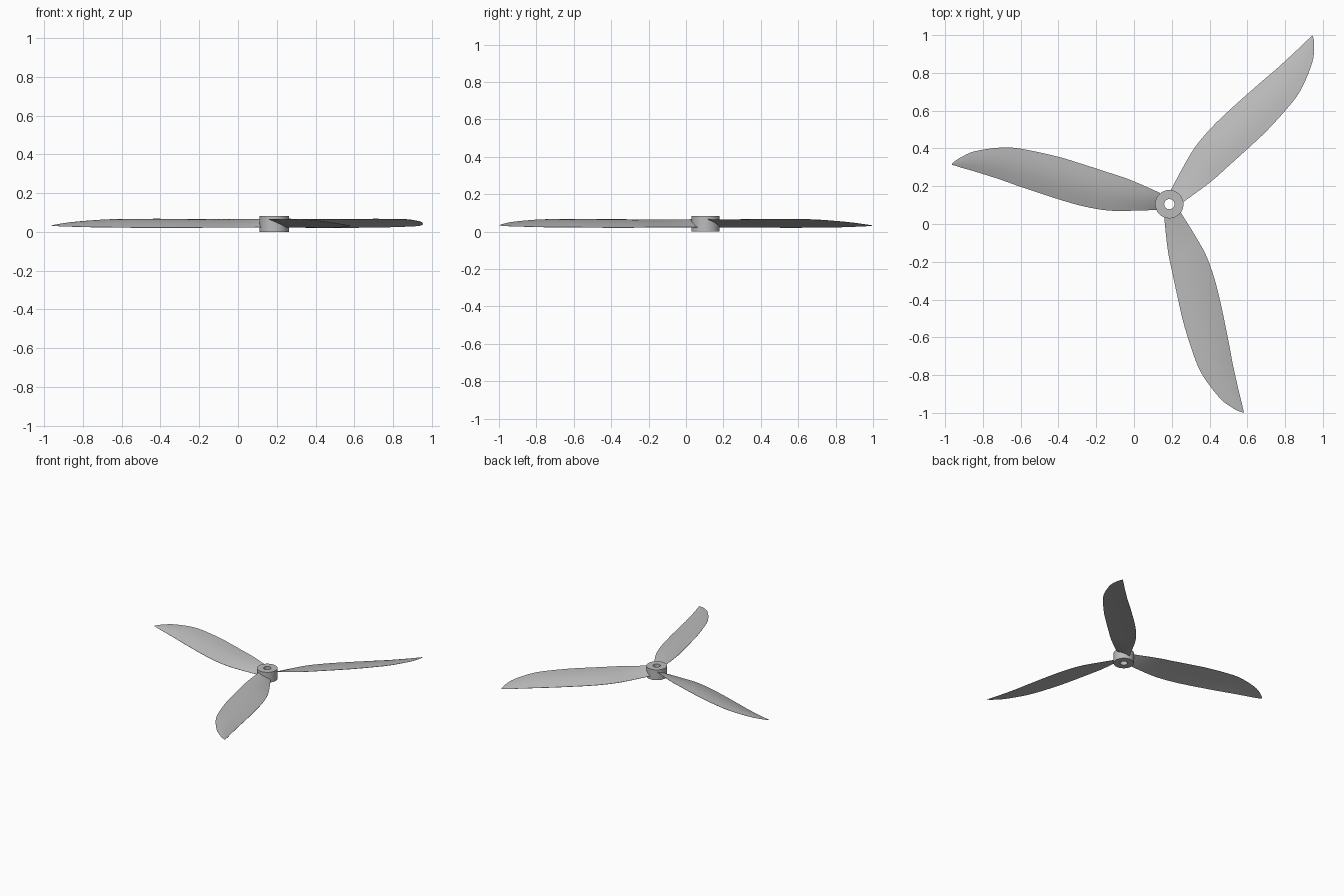
import bpy
import bmesh
import math
from mathutils import Vector

default_cube = bpy.data.objects.get("Cube")
if default_cube:
    bpy.data.objects.remove(default_cube, do_unlink=True)

HUB_CENTRE = Vector((0.187, 0.105, 0))

grey = bpy.data.materials.new("light_grey")
grey.use_nodes = True
colour = (0.5, 0.5, 0.5, 1)
grey.diffuse_color = colour
grey.node_tree.nodes["Principled BSDF"].inputs["Base Color"].default_value = colour


def finish_mesh(bm, name):
    """Turn a bmesh into a mesh with consistent normals and the grey material."""
    bmesh.ops.recalc_face_normals(bm, faces=bm.faces)
    mesh = bpy.data.meshes.new(name)
    bm.to_mesh(mesh)
    bm.free()
    mesh.materials.append(grey)
    return mesh


def add_object(name, mesh, angle=0):
    obj = bpy.data.objects.new(name, mesh)
    obj.location = HUB_CENTRE
    obj.rotation_euler.z = angle
    bpy.context.collection.objects.link(obj)
    return obj


def smooth_stations(rows, steps):
    """Catmull-Rom interpolation through the blade stations."""
    result = []
    for i in range(len(rows) - 1):
        before, start = rows[max(i - 1, 0)], rows[i]
        end, after = rows[i + 1], rows[min(i + 2, len(rows) - 1)]
        for step in range(steps):
            t = step / steps
            result.append([
                b + (c - a) * t / 2
                + (a - 2.5 * b + 2 * c - d / 2) * t ** 2
                + (1.5 * (b - c) + (d - a) / 2) * t ** 3
                for a, b, c, d in zip(before, start, end, after)
            ])
    result.append(rows[-1])
    return result


def bridge_loops(bm, loops, closed=False):
    """Join neighbouring vertex rings with quads."""
    pairs = list(zip(loops, loops[1:]))
    if closed:
        pairs.append((loops[-1], loops[0]))
    for first, second in pairs:
        count = len(first)
        for i in range(count):
            j = (i + 1) % count
            bm.faces.new((first[i], first[j], second[j], second[i]))


# Hub: a short tube with a shaft hole
def build_hub(outer=0.075, bore=0.027, height=0.083, sides=64):
    bm = bmesh.new()
    profile = [(bore, 0), (outer, 0), (outer, height), (bore, height)]
    rings = []
    for i in range(sides):
        angle = math.tau * i / sides
        rings.append([
            bm.verts.new((r * math.cos(angle), r * math.sin(angle), z))
            for r, z in profile
        ])
    bridge_loops(bm, rings, closed=True)
    return finish_mesh(bm, "hub")


# Blade stations: distance, low edge, high edge, low edge z, high edge z
STATIONS = [
    (0.05, -0.03, 0.06, 0.024, 0.066),
    (0.21, -0.035, 0.13, 0.023, 0.065),
    (0.33, -0.033, 0.17, 0.023, 0.065),
    (0.46, -0.01, 0.212, 0.022, 0.066),
    (0.6, 0.03, 0.254, 0.022, 0.067),
    (0.79, 0.093, 0.294, 0.023, 0.066),
    (0.9, 0.132, 0.299, 0.024, 0.062),
    (1.03, 0.173, 0.28, 0.027, 0.052),
    (1.1, 0.193, 0.25, 0.029, 0.043),
    (1.135, 0.204, 0.228, 0.031, 0.037),
    (1.152, 0.209, 0.211, 0.033, 0.034),
]


# Blade: thin cambered sections lofted from the hub to the swept tip
def build_blade(across=12):
    bm = bmesh.new()
    sections = []
    for reach, low, high, z_low, z_high in smooth_stations(STATIONS, 4):
        chord = high - low

        def point(w, bulge, edge):
            z = z_low + (z_high - z_low) * w
            z += chord * (bulge * math.sin(math.pi * w) + edge)
            return bm.verts.new((-reach, low + chord * w, z))

        steps = [i / across for i in range(across + 1)]
        upper = [point(w, 0.05, 0.005) for w in steps]
        lower = [point(w, 0.01, -0.005) for w in reversed(steps)]
        sections.append(upper + lower)
    bridge_loops(bm, sections)
    for end in (sections[0], sections[-1]):
        bm.faces.new(end)
    return finish_mesh(bm, "blade")


parts = [add_object("hub", build_hub())]
blade_mesh = build_blade()
for number, name in enumerate(("left_blade", "front_blade", "back_blade")):
    # Separate mesh copies, each turned a third of a circle
    parts.append(add_object(name, blade_mesh.copy(), math.tau * number / 3))

bpy.ops.object.select_all(action="DESELECT")
for part in parts:
    part.select_set(True)
bpy.context.view_layer.objects.active = parts[0]
bpy.ops.object.shade_smooth_by_angle(angle=math.radians(35))
